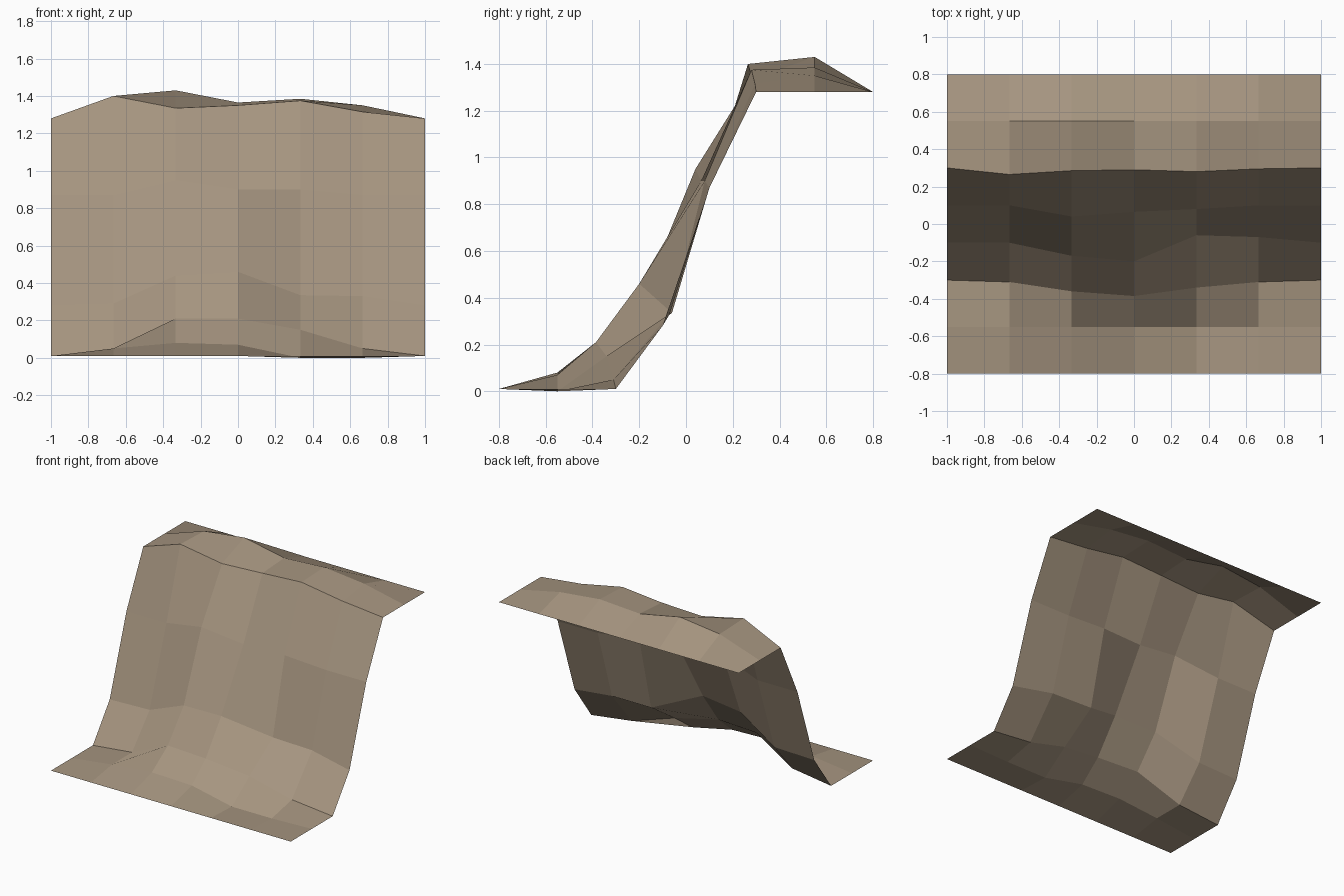
import bpy
import bmesh

default_cube = bpy.data.objects.get("Cube")
if default_cube:
    bpy.data.objects.remove(default_cube, do_unlink=True)


def make_material(name, colour):
    material = bpy.data.materials.new(name)
    material.use_nodes = True
    material.diffuse_color = colour
    material.node_tree.nodes["Principled BSDF"].inputs["Base Color"].default_value = colour
    return material


# Side profile of the undisturbed slope, from the front foot to the back ledge
profile = [(-.8, .01), (-.55, .01), (-.3, .01), (-.1, .28),
           (.1, .87), (.3, 1.28), (.55, 1.28), (.8, 1.28)]

# Rocky bulges: (forward, upward) shifts of the inner columns, left to right, by profile row
bulges = {
    1: [(0, .04), (0, .07), (0, .06), (0, -.01), (0, -.01)],
    2: [(.01, .04), (.06, .2), (.085, .2), (.04, .14), (.01, .04)],
    3: [(0, .01), (.07, .16), (.1, .18), (-.04, .055), (-.03, .05)],
    4: [(0, 0), (.06, .08), (.035, .03), (.02, .03), (0, 0)],
    5: [(.035, .12), (.015, .055), (.01, .07), (.02, .095), (.005, .035)],
    6: [(0, .11), (0, .15), (0, .085), (0, .105), (0, .07)],
}
columns = 7


def slope_point(row, column):
    """Point on the sheet; the outer border always keeps the plain profile."""
    y, z = profile[row]
    if row in bulges and 0 < column < columns - 1:
        forward, upward = bulges[row][column - 1]
        y, z = y - forward, z + upward
    return (2 * column / (columns - 1) - 1, y, z)


# Open faceted sheet, faces pointing up and forward
bm = bmesh.new()
grid = [[bm.verts.new(slope_point(row, column)) for column in range(columns)]
        for row in range(len(profile))]
for lower, upper in zip(grid, grid[1:]):
    for i in range(columns - 1):
        bm.faces.new((lower[i], lower[i + 1], upper[i + 1], upper[i]))

mesh = bpy.data.meshes.new("cliff_slope")
bm.to_mesh(mesh)
bm.free()
mesh.materials.append(make_material("brown rock", (.38, .3, .215, 1)))

cliff = bpy.data.objects.new("cliff_slope", mesh)
bpy.context.collection.objects.link(cliff)
